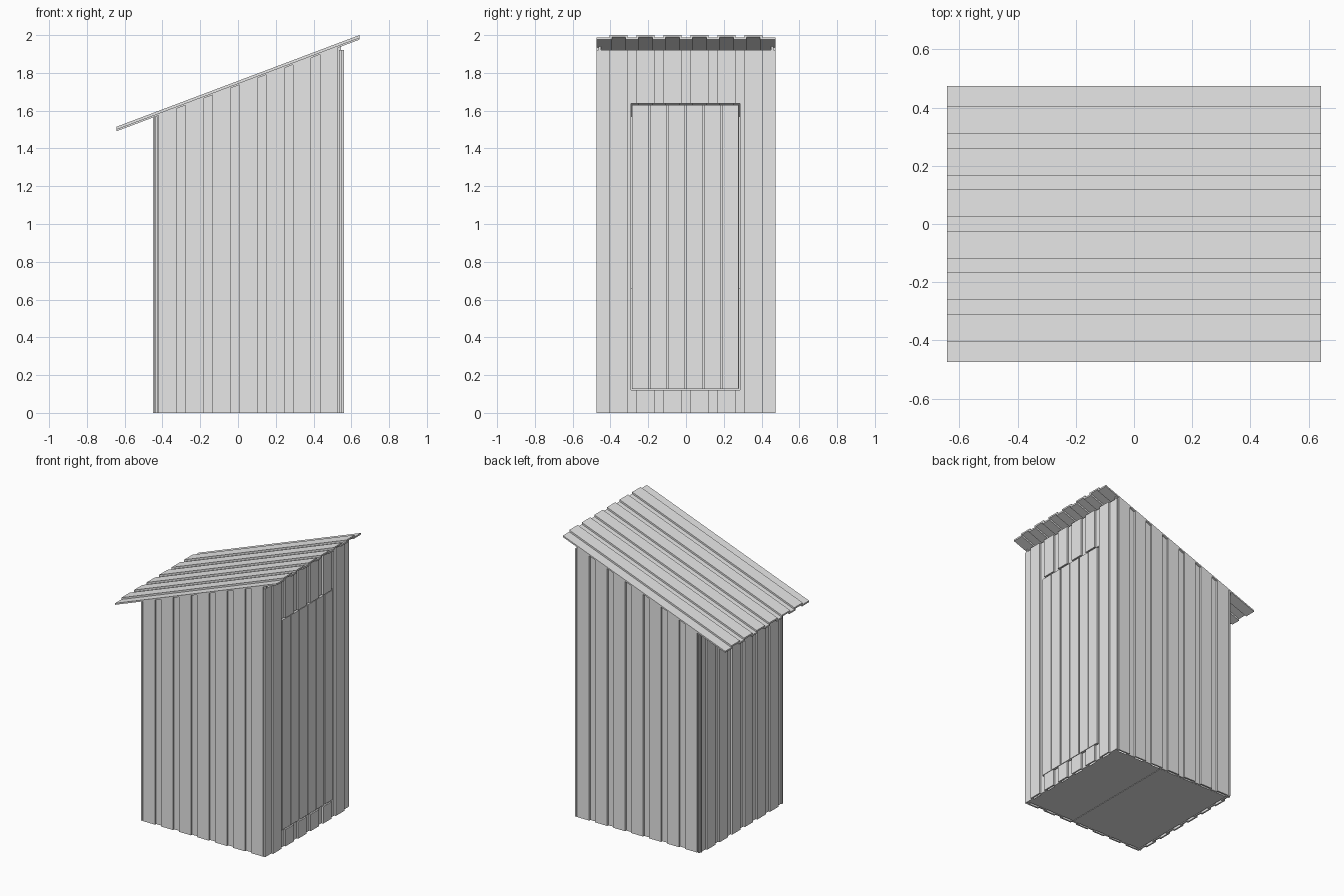
import bpy, bmesh

cube = bpy.data.objects.get("Cube")
if cube:
    bpy.data.objects.remove(cube, do_unlink=True)

metal = bpy.data.materials.new("plain grey")
metal.use_nodes = True
GREY = (0.8, 0.8, 0.8, 1)
metal.diffuse_color = GREY
metal.node_tree.nodes["Principled BSDF"].inputs["Base Color"].default_value = GREY

PITCH, HALF = 0.1425, 0.0475      # rib spacing and half width
STEP, THICK = 0.013, 0.011        # rib height and sheet thickness
X0, X1, Y = -0.45, 0.56, 0.475    # outer faces of the walls
EAVE, RISE, REACH = 1.515, 0.485, 0.643


def roof_under(x):
    return EAVE + RISE * (x + REACH) / (2 * REACH) - 0.022


def finish(name, bm, recalc=True):
    if recalc:
        bmesh.ops.recalc_face_normals(bm, faces=bm.faces)
    mesh = bpy.data.meshes.new(name)
    bm.to_mesh(mesh)
    bm.free()
    mesh.materials.append(metal)
    obj = bpy.data.objects.new(name, mesh)
    bpy.context.collection.objects.link(obj)
    return obj


def box(name, lo, hi):
    bm = bmesh.new()
    bmesh.ops.create_cube(bm, size=1)
    for v in bm.verts:
        v.co = [(a + b) / 2 + c * (b - a) for a, b, c in zip(lo, hi, v.co)]
    return finish(name, bm)


def ribbed_sheet(name, u0, u1, middle, ribs, place):
    """Extrude a ribbed profile; place(u, depth, t) puts each point in space."""
    def line(half, depth):
        pts = [(u0, depth - STEP)]
        for i in range(ribs):
            c = middle + (i - (ribs - 1) / 2) * PITCH
            pts += [(c - half, depth - STEP), (c - half, depth),
                    (c + half, depth), (c + half, depth - STEP)]
        return pts + [(u1, depth - STEP)]
    ring = line(HALF, 0) + line(HALF - THICK, -THICK)[::-1]
    bm = bmesh.new()
    low, high = [[bm.verts.new(place(u, d, t)) for u, d in ring] for t in (0, 1)]
    n = len(ring)
    for i in range(n):
        j = (i + 1) % n
        bm.faces.new((low[i], low[j], high[j], high[i]))
    half = n // 2
    for end in (low, high):
        for i in range(half - 1):
            bm.faces.new((end[i], end[i + 1], end[n - 2 - i], end[n - 1 - i]))
    return finish(name, bm)


# Side walls that follow the roof slope
for name, s in (("front_wall", -1), ("back_wall", 1)):
    ribbed_sheet(name, X0 + 0.006, X1 - 0.014, (X0 + X1) / 2, 7,
                 lambda u, d, t: (u, s * (Y + d), t * roof_under(u)))

# Low wall and door wall
ribbed_sheet("low_wall", -Y, Y, 0, 6,
             lambda u, d, t: (X0 - d, u, t * 1.57))
door_wall = ribbed_sheet("door_wall", -Y, Y, 0, 6,
                         lambda u, d, t: (X1 + d, u, t * 1.92))

# Door opening
cutter = box("door_cutter", (0.4, -0.29, 0.12), (0.7, 0.287, 1.637))
cutter.hide_render = True
mod = door_wall.modifiers.new("opening", "BOOLEAN")
mod.operation, mod.solver, mod.object = "DIFFERENCE", "EXACT", cutter
bpy.context.view_layer.objects.active = door_wall
bpy.ops.object.modifier_apply(modifier=mod.name)
bpy.data.objects.remove(cutter, do_unlink=True)

# Door made of six boards on a backing panel
box("door_panel", (0.53, -0.284, 0.128), (0.543, 0.28, 1.63))
BOARD = 0.0955
for i in range(6):
    y = -0.286 + i * BOARD
    box(f"door_board_{i + 1}", (0.54, y, 0.127), (0.555, y + BOARD - 0.008, 1.63))

# Sloping ribbed roof
ribbed_sheet("roof", -Y, Y, 0, 6,
             lambda u, d, t: (REACH * (2 * t - 1), u, EAVE + RISE * t + d))

# Seat box inside and the thin floor before it
box("seat_box", (-0.42, -0.45, 0), (0.15, 0.45, 0.66))
bm = bmesh.new()
bm.faces.new([bm.verts.new((x, y, 0.003)) for x, y in
              ((0.15, -0.45), (0.535, -0.45), (0.535, 0.45), (0.15, 0.45))])
finish("floor", bm, recalc=False)
